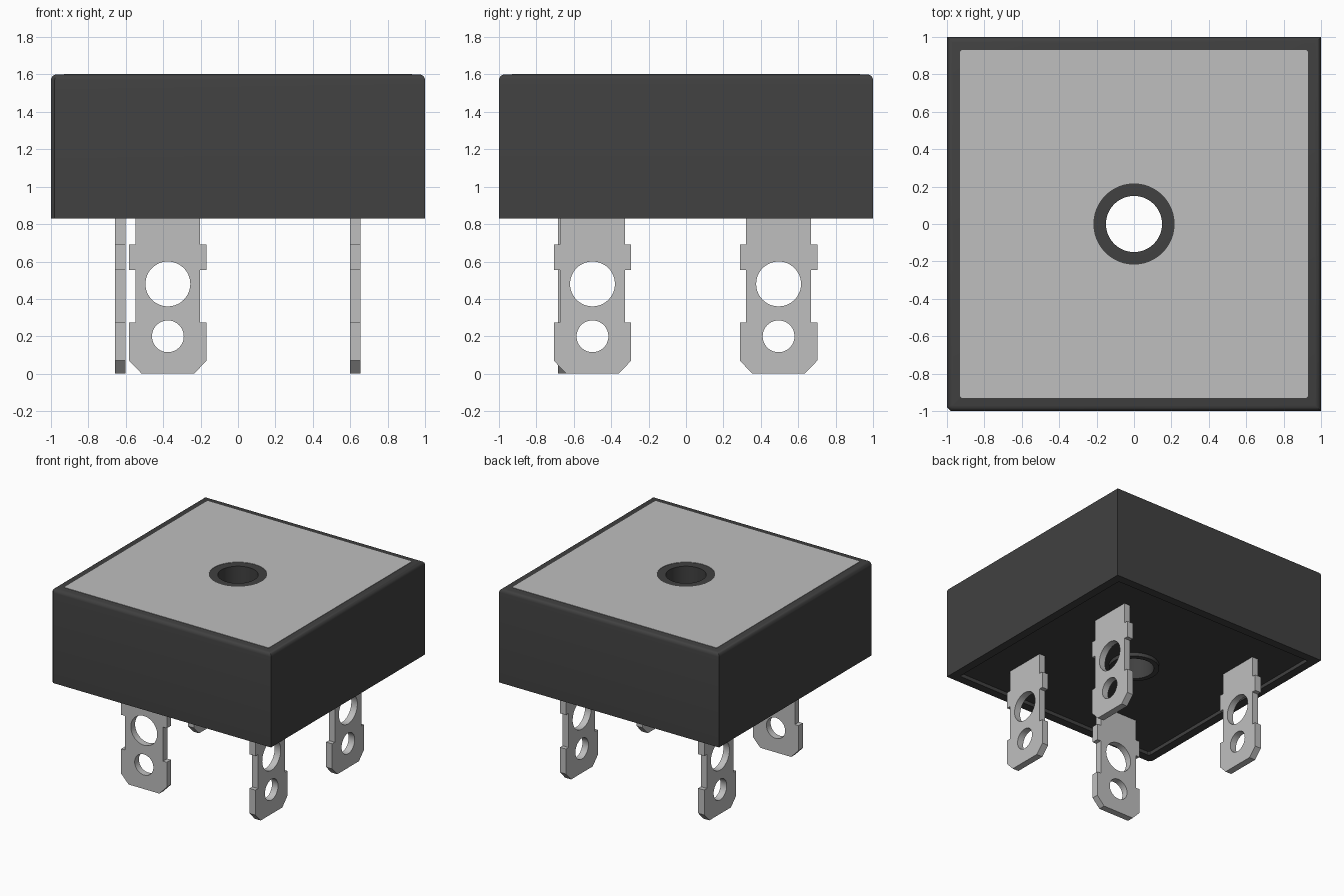
import bpy, bmesh
from math import cos, sin, pi, radians

cube = bpy.data.objects.get("Cube")
if cube:
    bpy.data.objects.remove(cube, do_unlink=True)


def material(name, value):
    m = bpy.data.materials.new(name)
    m.use_nodes = True
    m.diffuse_color = (value, value, value, 1)
    m.node_tree.nodes["Principled BSDF"].inputs["Base Color"].default_value = m.diffuse_color
    return m


black = material("black plastic", 0.052)
metal = material("tinned metal", 0.52)


def circle(r, y=0, n=48):
    return [(r * cos(2 * pi * i / n), y + r * sin(2 * pi * i / n)) for i in range(n)]


def square(h, c=0.01):
    pts = []
    for sx, sy in ((1, 1), (-1, 1), (-1, -1), (1, -1)):
        pair = [(sx * h, sy * (h - c)), (sx * (h - c), sy * h)]
        pts += pair if sx * sy > 0 else pair[::-1]
    return pts


def plate(name, loops, thickness, mat, loc=(0, 0, 0), rot=(0, 0, 0)):
    """Flat sheet: the first loop is the outline, the others are holes."""
    cu = bpy.data.curves.new(name, "CURVE")
    cu.dimensions = "2D"
    cu.fill_mode = "BOTH"
    cu.extrude = thickness / 2
    for pts in loops:
        sp = cu.splines.new("POLY")
        sp.points.add(len(pts) - 1)
        for p, (x, y) in zip(sp.points, pts):
            p.co = (x, y, 0, 1)
        sp.use_cyclic_u = True
    tmp = bpy.data.objects.new(name + "_outline", cu)
    bpy.context.collection.objects.link(tmp)
    bpy.context.view_layer.update()
    me = bpy.data.meshes.new_from_object(tmp.evaluated_get(bpy.context.evaluated_depsgraph_get()))
    bpy.data.objects.remove(tmp)
    bm = bmesh.new()
    bm.from_mesh(me)
    bmesh.ops.remove_doubles(bm, verts=bm.verts, dist=0.0001)
    bmesh.ops.recalc_face_normals(bm, faces=bm.faces)
    bm.to_mesh(me)
    bm.free()
    me.materials.clear()
    me.materials.append(mat)
    ob = bpy.data.objects.new(name, me)
    ob.location, ob.rotation_euler = loc, rot
    bpy.context.collection.objects.link(ob)
    return ob


def smooth(ob):
    bpy.ops.object.select_all(action="DESELECT")
    ob.select_set(True)
    bpy.context.view_layer.objects.active = ob
    bpy.ops.object.shade_smooth_by_angle(angle=radians(32))


# Body block with one clipped corner and rounded top edges
BOTTOM, TOP = 0.83, 1.6
bm = bmesh.new()
outline = [(1, -1), (1, 1), (-1, 1), (-1, -0.98), (-0.98, -1)]
base = bm.faces.new([bm.verts.new((x, y, BOTTOM)) for x, y in outline])
ext = bmesh.ops.extrude_face_region(bm, geom=[base])
bmesh.ops.translate(bm, vec=(0, 0, TOP - BOTTOM),
                    verts=[g for g in ext["geom"] if isinstance(g, bmesh.types.BMVert)])
if not any(f.normal.z < -0.5 for f in bm.faces):
    bmesh.ops.holes_fill(bm, edges=bm.edges)
top_edges = [e for e in bm.edges if all(v.co.z > TOP - 0.01 for v in e.verts)]
bmesh.ops.bevel(bm, geom=top_edges, offset=0.03, segments=4, profile=0.5, affect="EDGES")
bmesh.ops.recalc_face_normals(bm, faces=bm.faces)
mesh = bpy.data.meshes.new("body")
bm.to_mesh(mesh)
bm.free()
mesh.materials.append(black)
body = bpy.data.objects.new("body", mesh)
bpy.context.collection.objects.link(body)

# Cut the bolt hole and the shallow underside recess, leaving a collar
cutters = [plate("hole_cutter", [circle(0.15)], 2, black, (0, 0, 1.2)),
           plate("recess_cutter", [square(0.93), circle(0.19)], 0.06, black, (0, 0, BOTTOM))]
for cutter in cutters:
    mod = body.modifiers.new(cutter.name, "BOOLEAN")
    mod.operation, mod.solver, mod.object = "DIFFERENCE", "EXACT", cutter
bpy.context.view_layer.update()
cut_mesh = bpy.data.meshes.new_from_object(body.evaluated_get(bpy.context.evaluated_depsgraph_get()))
body.modifiers.clear()
body.data = cut_mesh
for cutter in cutters:
    bpy.data.objects.remove(cutter)
smooth(body)

# Metal top sheet, almost flush with the body
plate("top_plate", [square(0.93), circle(0.217)], 0.008, metal, (0, 0, TOP - 0.001))

# Four terminal blades, one of them turned to face the front
side = [(0.14, 0), (0.207, 0.07), (0.207, 0.275), (0.173, 0.275), (0.173, 0.555),
        (0.207, 0.555), (0.207, 0.69), (0.173, 0.69), (0.173, 0.9)]
blade = side + [(-x, z) for x, z in reversed(side)]
for name, x, y, turn in (("front_left_terminal", 0.627, -0.5, 90),
                         ("back_left_terminal", 0.627, 0.495, 90),
                         ("back_right_terminal", -0.63, 0.495, 90),
                         ("front_right_terminal", -0.375, -0.657, 0)):
    smooth(plate(name, [blade, circle(0.12, 0.48), circle(0.085, 0.2)], 0.055, metal,
                 (x, y, 0), (radians(90), 0, radians(turn))))
